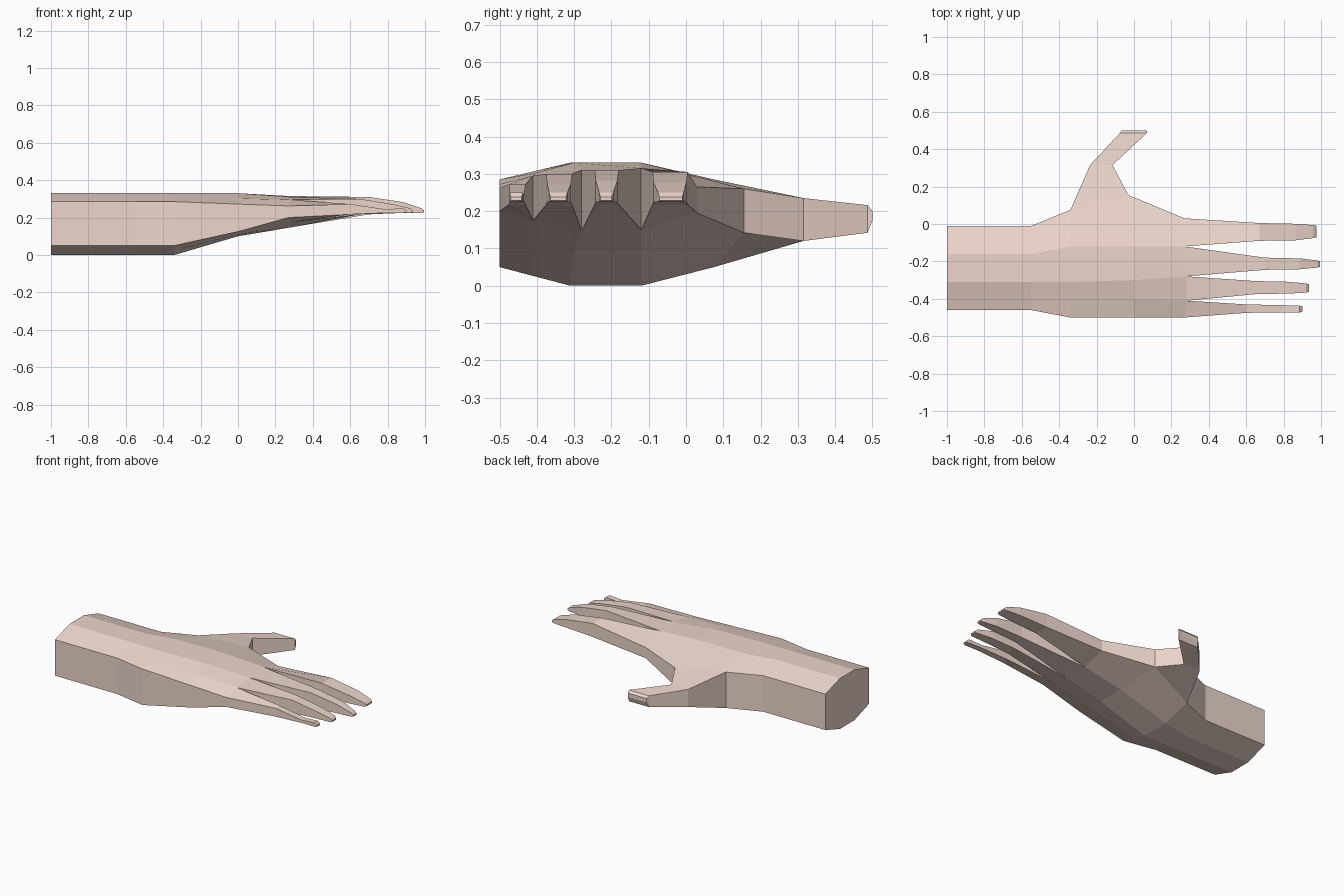
import bpy, bmesh

if "Cube" in bpy.data.objects:
    bpy.data.objects.remove(bpy.data.objects["Cube"])

bm = bmesh.new()

def ring(points):
    return [bm.verts.new(p) for p in points]

def bridge(a, b):
    n = len(a)
    for i in range(n):
        j = (i + 1) % n
        bm.faces.new((a[i], a[j], b[j], b[i]))

# Forearm and palm: five columns across, top row and bottom row per station
Z_TOP = [.285, .3075, .33, .33, .285]
Z_BOT = [.05, .025, 0, 0, .05]
Y_WRIST = [-.46, -.385, -.31, -.16, -.01]
stations = [
    ([-1] * 5, Y_WRIST, Z_TOP, Z_BOT),
    ([-.55] * 5, Y_WRIST, Z_TOP, Z_BOT),
    ([-.34] * 5, [-.5, -.405, -.31, -.12, .075], Z_TOP, Z_BOT),
    ([0, 0, 0, 0, -.03], [-.5, -.405, -.3, -.12, .155],
     [.272, .302, .33, .33, .26], [.125, .11, .1, .1, .142]),
    ([.27, .28, .28, .27, .27], [-.5, -.41, -.28, -.12, .03],
     [.262, .295, .31, .315, .265], [.2, .175, .147, .15, .195]),
]
rows = []
for xs, ys, tops, bots in stations:
    rows.append((ring(zip(xs, ys, tops)), ring(zip(xs, ys, bots))))

for k in range(len(rows) - 1):
    (t0, b0), (t1, b1) = rows[k], rows[k + 1]
    for i in range(4):
        bm.faces.new((t0[i], t0[i + 1], t1[i + 1], t1[i]))
        bm.faces.new((b0[i], b0[i + 1], b1[i + 1], b1[i]))
    bm.faces.new((t0[0], b0[0], b1[0], t1[0]))
    if k != 2:                                   # leave the thumb opening
        bm.faces.new((t0[4], b0[4], b1[4], t1[4]))
bm.faces.new(rows[0][0] + rows[0][1][::-1])      # cut end of the forearm

# Fingers: (knuckle x, y range, knuckle top z, tip x, tip y range)
fingers = [
    (.60, -.475, -.43, .272, .90, -.473, -.437),
    (.65, -.375, -.305, .300, .935, -.367, -.318),
    (.70, -.245, -.180, .310, .995, -.233, -.195),
    (.67, -.09, .005, .305, .975, -.075, -.006),
]
top, bot = rows[-1]
for i, (kx, y0, y1, kz, tx, ty0, ty1) in enumerate(fingers):
    prev = [top[i], top[i + 1], bot[i + 1], bot[i]]
    mx = tx - .11
    for x, a, b, zt, zb in [
            (kx, y0, y1, kz, .217),
            (mx, y0 + .003, y1 - .004, kz - .028, .225),
            (tx - .015, ty0, ty1, .25, .225),
            (tx, ty0 + .004, ty1 - .004, .238, .228)]:
        cur = ring([(x, a, zt), (x, b, zt), (x, b, zb), (x, a, zb)])
        bridge(prev, cur)
        prev = cur
    bm.faces.new(prev)

# Thumb, grown out of the opening in the side of the palm
prev = [rows[2][0][4], rows[3][0][4], rows[3][1][4], rows[2][1][4]]
for y, x0, x1, zt, zb in [
        (.315, -.235, -.115, .235, .12),
        (.487, -.075, .07, .216, .142),
        (.5, -.065, .07, .2, .175)]:
    cur = ring([(x0, y, zt), (x1, y, zt), (x1, y, zb), (x0, y, zb)])
    bridge(prev, cur)
    prev = cur
bm.faces.new(prev)

bmesh.ops.recalc_face_normals(bm, faces=bm.faces[:])
mesh = bpy.data.meshes.new("hand")
bm.to_mesh(mesh)
bm.free()
hand = bpy.data.objects.new("hand", mesh)
bpy.context.collection.objects.link(hand)

skin = bpy.data.materials.new("skin")
skin.diffuse_color = (.85, .68, .61, 1)
skin.use_nodes = True
skin.node_tree.nodes["Principled BSDF"].inputs["Base Color"].default_value = skin.diffuse_color
mesh.materials.append(skin)
